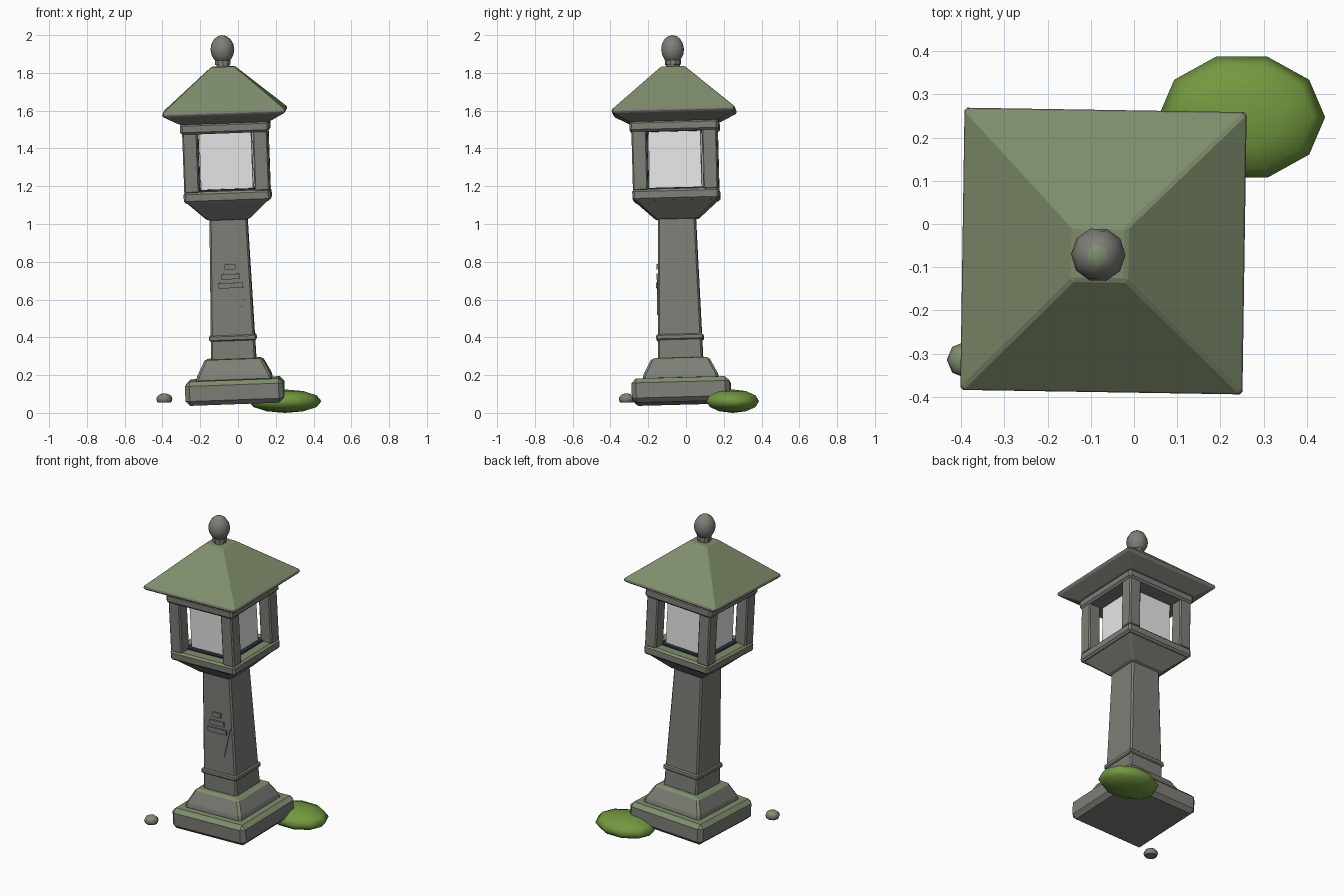
import bpy, bmesh, math
from mathutils import Matrix, Vector

if "Cube" in bpy.data.objects:
    bpy.data.objects.remove(bpy.data.objects["Cube"])


def material(name, rgb):
    m = bpy.data.materials.new(name)
    m.diffuse_color = (*rgb, 1)
    m.use_nodes = True
    m.node_tree.nodes["Principled BSDF"].inputs["Base Color"].default_value = m.diffuse_color
    return m


STONE = material("grey_stone", (0.205, 0.21, 0.185))
MOSSY = material("mossy_stone", (0.215, 0.27, 0.15))
MOSS = material("bright_moss", (0.17, 0.32, 0.05))
PANEL = material("pale_panel", (0.8, 0.8, 0.8))
DARK = material("dark_inner_frame", (0.025, 0.03, 0.05))

# the whole lantern leans slightly to the left and to the front
LEAN = (Matrix.Translation((-0.012, -0.021, 0)) @ Matrix.Rotation(-0.0367, 4, 'Y')
        @ Matrix.Rotation(0.026, 4, 'X') @ Matrix.Rotation(-0.016, 4, 'Z'))


def finish(bm, name, mats, moss_above=0.5, smooth=False, matrix=LEAN):
    """Upward-facing faces get the second material."""
    bmesh.ops.recalc_face_normals(bm, faces=bm.faces)
    bm.normal_update()
    for f in bm.faces:
        f.smooth = smooth
        if len(mats) > 1 and f.normal.z > moss_above:
            f.material_index = 1
    me = bpy.data.meshes.new(name)
    bm.to_mesh(me)
    bm.free()
    for m in mats:
        me.materials.append(m)
    ob = bpy.data.objects.new(name, me)
    bpy.context.collection.objects.link(ob)
    ob.matrix_world = matrix
    return ob


def square_stack(name, levels, bevel=0.0, at=(0, 0), mats=(STONE, MOSSY)):
    """Square cross-sections (half width, z) joined from bottom to top."""
    bm = bmesh.new()
    rings = []
    for h, z in levels:
        rings.append([bm.verts.new((at[0] + sx * h, at[1] + sy * h, z))
                      for sx, sy in ((-1, -1), (1, -1), (1, 1), (-1, 1))])
    for a, b in zip(rings, rings[1:]):
        for i in range(4):
            j = (i + 1) % 4
            bm.faces.new((a[i], a[j], b[j], b[i]))
    bm.faces.new(rings[0][::-1])
    bm.faces.new(rings[-1])
    if bevel:
        bmesh.ops.bevel(bm, geom=bm.edges[:], offset=bevel, segments=1,
                        affect='EDGES', clamp_overlap=True)
    return finish(bm, name, mats)


def ball(name, centre, radii, seg, rings, mats, moss_above=0.5, floor=None, matrix=LEAN):
    bm = bmesh.new()
    bmesh.ops.create_uvsphere(bm, u_segments=seg, v_segments=rings, radius=1)
    bm.transform(Matrix.Translation(centre) @ Matrix.Diagonal((*radii, 1))
                 @ Matrix.Rotation(math.pi / 2, 4, 'Z'))
    if floor is not None:
        cut = bmesh.ops.bisect_plane(bm, geom=bm.verts[:] + bm.edges[:] + bm.faces[:],
                                     plane_co=(0, 0, floor), plane_no=(0, 0, -1),
                                     clear_outer=True)
        bmesh.ops.holes_fill(bm, edges=[e for e in bm.edges if e.is_boundary])
    ob = finish(bm, name, mats, moss_above, True, matrix)
    for p in ob.data.polygons:
        if len(p.vertices) > 4:
            p.use_smooth = False
    return ob


def front_plate(name, outline, thickness):
    """Flat plate lying on the tapering front of the column, outline in (x, z)."""
    bm = bmesh.new()
    half = lambda z: 0.119 - 0.019 * (z - 0.285) / 0.745
    back = [bm.verts.new((x, -half(z) + 0.004, z)) for x, z in outline]
    front = [bm.verts.new((x, -half(z) - thickness, z)) for x, z in outline]
    n = len(outline)
    for i in range(n):
        j = (i + 1) % n
        bm.faces.new((back[i], back[j], front[j], front[i]))
    bm.faces.new(back)
    bm.faces.new(front)
    return finish(bm, name, (STONE,))


# stepped foot
square_stack("base_block", [(0.26, 0.052), (0.26, 0.18)], 0.024)
square_stack("plinth", [(0.2, 0.17), (0.2, 0.195), (0.152, 0.288)], 0.012)

# tapering column with band and shallow carving
square_stack("column", [(0.119, 0.28), (0.1, 1.035)], 0.009)
square_stack("column_band", [(0.125, 0.385), (0.124, 0.415)], 0.006)
for k, (w, z) in enumerate(((0.029, 0.777), (0.05, 0.725), (0.066, 0.678))):
    front_plate(f"carved_bar_{k + 1}",
                [(-w, z - 0.014), (w, z - 0.014), (w, z + 0.014), (-w, z + 0.014)], 0.009)
front_plate("crack", [(0.042, 0.52), (0.093, 0.71), (0.078, 0.69)], 0.005)

# lamp housing
square_stack("bowl", [(0.11, 1.025), (0.222, 1.13)], 0.01)
square_stack("lower_ledge", [(0.23, 1.122), (0.23, 1.182)], 0.012)
square_stack("inner_floor", [(0.165, 1.178), (0.165, 1.19)], mats=(DARK,))
square_stack("light_panel_box", [(0.138, 1.185), (0.138, 1.495)], mats=(PANEL,))
for sx, side in ((-1, "left"), (1, "right")):
    for sy, end in ((-1, "front"), (1, "back")):
        square_stack(f"post_{end}_{side}", [(0.04, 1.175), (0.04, 1.495)], 0.007,
                     (sx * 0.186, sy * 0.186))
square_stack("upper_beam", [(0.236, 1.487), (0.236, 1.545)], 0.012)

# hipped roof with sloped underside
square_stack("roof", [(0.235, 1.54), (0.324, 1.588), (0.328, 1.603), (0.062, 1.835)], 0.006)

# finial
bm = bmesh.new()
for r, z0, z1 in ((0.036, 1.825, 1.85), (0.043, 1.846, 1.868)):
    bmesh.ops.create_cone(bm, cap_ends=True, segments=10, radius1=r, radius2=r,
                          depth=z1 - z0, matrix=Matrix.Translation((0, 0, (z0 + z1) / 2)))
finish(bm, "finial_neck", (STONE,))
ball("finial", (0, 0, 1.926), (0.063, 0.063, 0.076), 10, 8, (STONE, MOSSY), 0.85)

# ground details, upright
ball("moss_clump", (0.249, 0.247, 0.062), (0.193, 0.147, 0.062), 10, 6, (MOSS,),
     matrix=Matrix())
ball("pebble", (-0.39, -0.314, 0.073), (0.043, 0.042, 0.031), 8, 6, (STONE, MOSSY),
     0.5, 0.056, Matrix())
